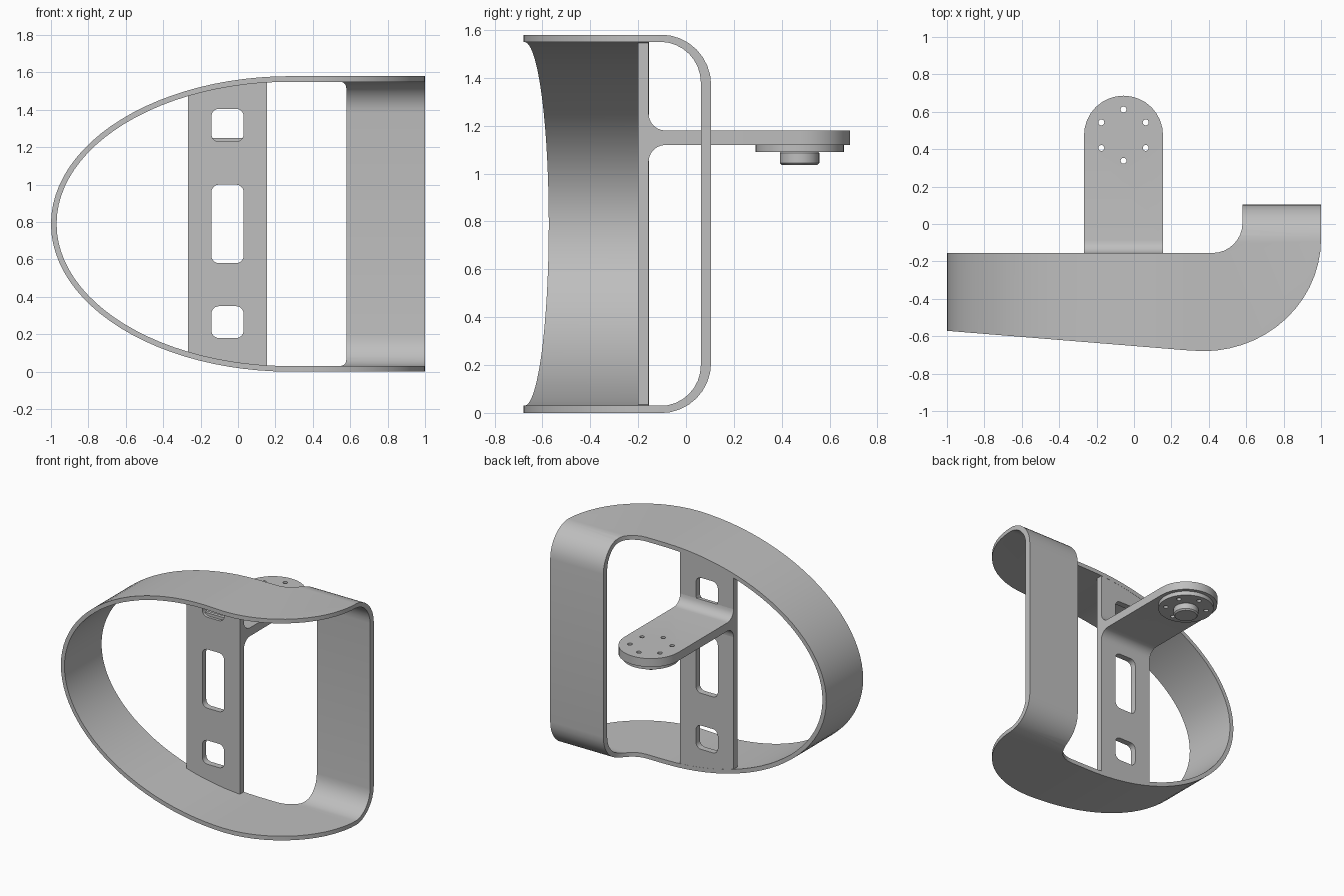
import bpy, bmesh
from math import sin, cos, pi, radians
from mathutils import Vector

cube = bpy.data.objects.get("Cube")
if cube:
    bpy.data.objects.remove(cube, do_unlink=True)

grey = bpy.data.materials.new("satin grey")
grey.use_nodes = True
grey.diffuse_color = (0.52, 0.52, 0.52, 1)
grey.node_tree.nodes["Principled BSDF"].inputs["Base Color"].default_value = (0.52, 0.52, 0.52, 1)

HEIGHT = 1.58
MID = HEIGHT / 2


def arc(cx, cy, rx, ry, start, end, steps):
    """Points on an elliptical arc, angles in degrees."""
    angles = [radians(start + (end - start) * i / steps) for i in range(steps + 1)]
    return [(cx + rx * cos(a), cy + ry * sin(a)) for a in angles]


def rounded_box(x0, x1, z0, z1, r):
    return (arc(x1 - r, z1 - r, r, r, 0, 90, 6) + arc(x0 + r, z1 - r, r, r, 90, 180, 6)
            + arc(x0 + r, z0 + r, r, r, 180, 270, 6) + arc(x1 - r, z0 + r, r, r, 270, 360, 6))


def prism(name, points, axis, low, high):
    """Extrude a 2D outline along the given axis."""
    place = {"x": lambda p, d: (d, p[0], p[1]),
             "y": lambda p, d: (p[0], d, p[1]),
             "z": lambda p, d: (p[0], p[1], d)}[axis]
    bm = bmesh.new()
    face = bm.faces.new([bm.verts.new(place(p, low)) for p in points])
    new = bmesh.ops.extrude_face_region(bm, geom=[face])["geom"]
    shift = Vector(place((0, 0), high - low))
    bmesh.ops.translate(bm, vec=shift, verts=[v for v in new if isinstance(v, bmesh.types.BMVert)])
    bmesh.ops.recalc_face_normals(bm, faces=bm.faces)
    mesh = bpy.data.meshes.new(name)
    bm.to_mesh(mesh)
    bm.free()
    mesh.materials.append(grey)
    obj = bpy.data.objects.new(name, mesh)
    bpy.context.collection.objects.link(obj)
    return obj


def activate(obj):
    bpy.ops.object.select_all(action="DESELECT")
    obj.select_set(True)
    bpy.context.view_layer.objects.active = obj


def combine(obj, other, operation, keep=False):
    """Apply a boolean and drop the cutter."""
    activate(obj)
    mod = obj.modifiers.new("cut", "BOOLEAN")
    mod.operation, mod.object, mod.solver = operation, other, "EXACT"
    bpy.ops.object.modifier_apply(modifier=mod.name)
    if not keep:
        bpy.data.objects.remove(other, do_unlink=True)


def finish(obj):
    activate(obj)
    bpy.ops.object.shade_smooth_by_angle(angle=radians(30))


def loop_outline(inset):
    """Half ellipse that runs on into straight, parallel arms."""
    a, b = 1.28 - inset, MID - inset
    return [(1.3, MID + b)] + arc(0.28, MID, a, b, 90, 270, 48) + [(1.3, MID - b)]


def side_outline(back, inset, radius, front):
    """Side section with rounded back corners."""
    low, high = inset - 0.001, HEIGHT - inset + 0.001
    return ([(front, low)] + arc(back - radius, low + radius, radius, radius, 270, 360, 8)
            + arc(back - radius, high - radius, radius, radius, 0, 90, 8) + [(front, high)])


# Looped band with the offset back grip
band = prism("band", loop_outline(0), "y", -1, 0.4)
combine(band, prism("section", side_outline(0.105, 0, 0.21, -1.2), "x", -1.5, 1.5), "INTERSECT")
plan = ([(-1.1, -0.155)] + arc(0.42, 0.005, 0.16, 0.16, 270, 360, 8) + [(0.58, 0.2), (1, 0.2)]
        + arc(0.37, -0.08, 0.63, 0.6, 0, -90, 14) + [(0.28, -0.675), (-1.1, -0.563)])
combine(band, prism("plan", plan, "z", -0.2, 1.8), "INTERSECT")
hollow = prism("hollow", loop_outline(0.03), "y", -1.4, 0.4)
combine(hollow, prism("section", side_outline(0.062, 0.03, 0.17, -1.5), "x", -1.6, 1.6), "INTERSECT")
combine(band, hollow, "DIFFERENCE")
finish(band)

# Upright strap with rounded slots
LEFT, RIGHT = -0.267, 0.155
strap = prism("upright_strap", [(LEFT, -0.1), (RIGHT, -0.1), (RIGHT, 1.7), (LEFT, 1.7)], "y", -0.2, -0.156)
combine(strap, prism("fit", loop_outline(0.015), "y", -0.5, 0.2), "INTERSECT")
for z0, z1 in ((0.18, 0.35), (0.58, 1.0), (1.23, 1.405)):
    combine(strap, prism("slot", rounded_box(-0.142, 0.03, z0, z1, 0.04), "y", -0.4, 0.1), "DIFFERENCE")
finish(strap)

# Mounting arm with filleted root and round end
CX, CY, R = (LEFT + RIGHT) / 2, 0.475, (RIGHT - LEFT) / 2
F = 0.07
arm_side = ([(-0.18, 1.18 + F), (-0.18, 1.12 - F)] + arc(-0.156 + F, 1.12 - F, F, F, 180, 90, 6)
            + [(0.8, 1.12), (0.8, 1.18)] + arc(-0.156 + F, 1.18 + F, F, F, 270, 180, 6))
arm = prism("mounting_arm", arm_side, "x", -0.5, 0.5)
arm_plan = [(LEFT, -0.3), (RIGHT, -0.3)] + arc(CX, CY, R, R, 0, 180, 16)
combine(arm, prism("plan", arm_plan, "z", 0.8, 1.5), "INTERSECT")


def disc(name, x, y, r, low, high, sides):
    return prism(name, arc(x, y, r, r, 0, 360, sides)[:-1], "z", low, high)


# Flange disc, bolt holes and hub
flange = disc("flange_disc", CX, CY, 0.185, 1.09, 1.12, 40)
for i in range(6):
    a = radians(30 + 60 * i)
    drill = disc("drill", CX + 0.137 * cos(a), CY + 0.137 * sin(a), 0.016, 0.9, 1.4, 14)
    combine(flange, drill, "DIFFERENCE", keep=True)
    combine(arm, drill, "DIFFERENCE")
hub = disc("hub", CX, CY, 0.083, 1.036, 1.095, 24)
activate(hub)
bevel = hub.modifiers.new("chamfer", "BEVEL")
bevel.width, bevel.segments = 0.009, 1
bevel.limit_method, bevel.angle_limit = "ANGLE", radians(40)
bpy.ops.object.modifier_apply(modifier=bevel.name)
for part in (arm, flange, hub):
    finish(part)
